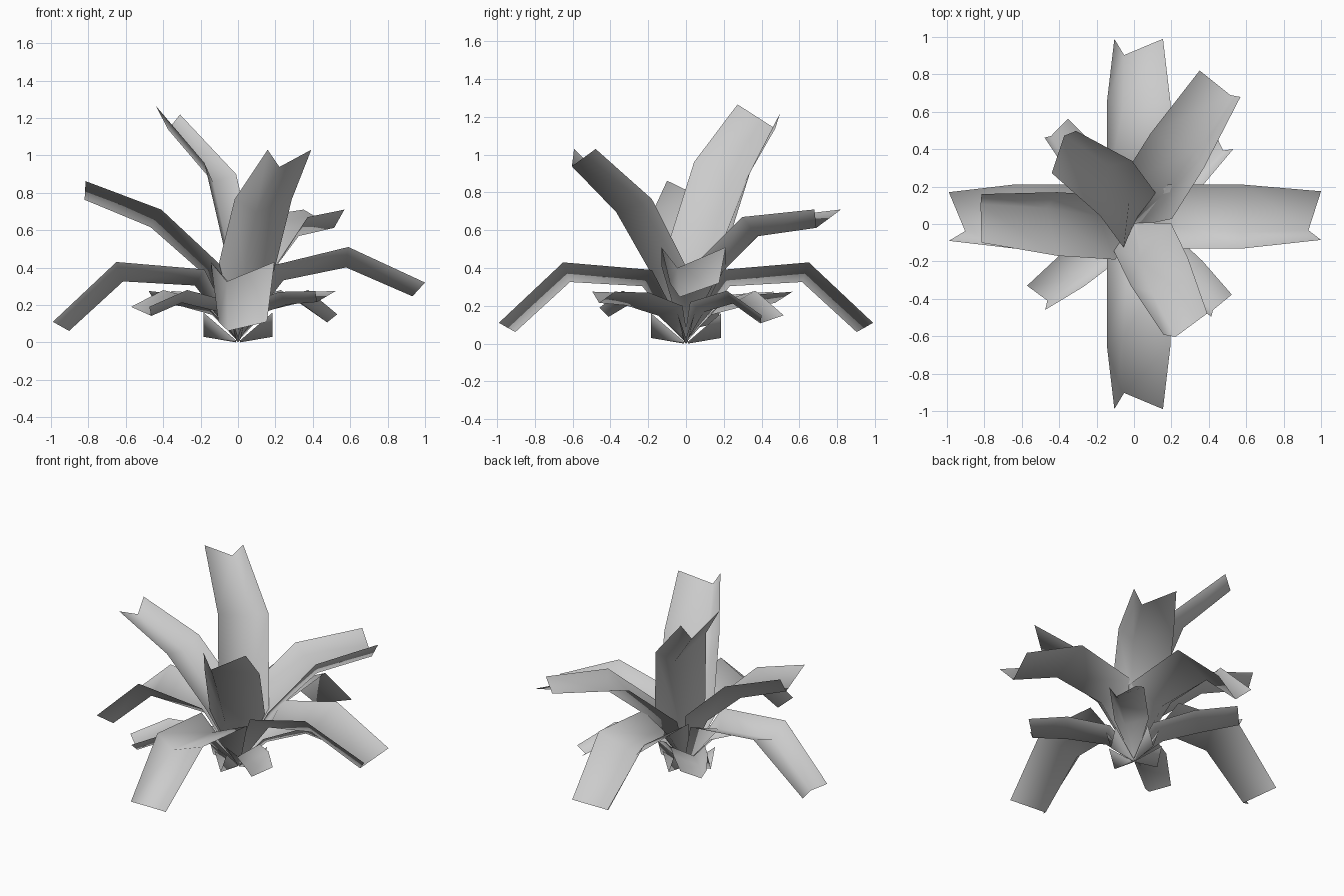
import bpy
import bmesh
from math import radians, cos, sin
from mathutils import Vector

cube = bpy.data.objects.get("Cube")
if cube:
    bpy.data.objects.remove(cube)

GREY = (0.6, 0.6, 0.6, 1)
mat = bpy.data.materials.new("leaf_grey")
mat.use_nodes = True
mat.diffuse_color = GREY
mat.node_tree.nodes["Principled BSDF"].inputs["Base Color"].default_value = GREY


def strip(name, rows, up):
    """Smooth open sheet through rows of three points, facing the up vector."""
    bm = bmesh.new()
    rows = [[bm.verts.new(p) for p in row] for row in rows]
    for lo, hi in zip(rows, rows[1:]):
        for k in range(2):
            bm.faces.new((lo[k], lo[k + 1], hi[k + 1], hi[k]))
    bm.normal_update()
    for f in bm.faces:
        f.smooth = True
        if f.normal.dot(up) < 0:
            f.normal_flip()
    me = bpy.data.meshes.new(name)
    bm.to_mesh(me)
    bm.free()
    me.materials.append(mat)
    bpy.context.collection.objects.link(bpy.data.objects.new(name, me))


def leaf(name, azimuth, crease_side, size, path, roll=0):
    """Creased leaf: path is the centre line between its two edges."""
    a = radians(azimuth)
    out = Vector((cos(a), sin(a), 0))
    left = Vector((-sin(a), cos(a), 0))
    pts = [Vector((0, 0, 0.04 * size))] + [Vector(p) for p in path]
    half = [0.02, 0.17, 0.17, 0.13]
    drop = [0.03, 0.1, 0.11, 0.095]
    back = [0, 0, 0, 0.03]
    crease = [0, 0.35, 0.5, 0.6]
    rows = []
    for i, p in enumerate(pts):
        t = (pts[min(i + 1, 3)] - pts[max(i - 1, 0)]).normalized()
        n = t.cross(left).normalized() if i else Vector((0, 0, 1))
        w = (left + Vector((0, 0, roll))) * half[i] * size
        mid = p - n * drop[i] * size - t * back[i] * size + w * crease_side * crease[i]
        rows.append((p + w, mid, p - w))
    strip(name, rows, Vector((0, 0, 1)) - out * 0.3)


# Tall upright leaves
leaf("tall_back_leaf", 150, -1, 1, [(0.03, 0.02, 0.39), (-0.095, 0.19, 0.93), (-0.375, 0.385, 1.242)], 0.18)
leaf("tall_front_leaf", -64, -1, 1, [(0.045, -0.07, 0.4), (0.135, -0.255, 0.765), (0.275, -0.535, 1.03)])
leaf("raised_right_leaf", 180, -1, 1, [(-0.1, -0.02, 0.42), (-0.41, 0, 0.71), (-0.815, 0.03, 0.862)])
leaf("raised_back_leaf", 57, -1, 1, [(0.06, 0.12, 0.4), (0.23, 0.39, 0.67), (0.46, 0.75, 0.71)])

# Long arching leaves
leaf("long_left_leaf", 0, -1, 1, [(0.18, 0.04, 0.41), (0.59, 0.04, 0.51), (1, 0.045, 0.32)])
for name, az, side, shift in (("right", 180, 1, (0, 0.04)), ("back", 90, 1, (0.025, 0)),
                              ("front", 270, -1, (0.025, 0))):
    c, s = cos(radians(az)), sin(radians(az))
    leaf("long_%s_leaf" % name, az, side, 1,
         [(c * r + shift[0], s * r + shift[1], z) for r, z in ((0.18, 0.39), (0.65, 0.43), (0.99, 0.11))])

# Low diagonal leaves
for name, az, side, prof in (
        ("front_right", 217, 1, ((0.14, 0.22), (0.42, 0.28), (0.655, 0.19))),
        ("back_right", 129, 1, ((0.14, 0.2), (0.4, 0.26), (0.66, 0.275))),
        ("front_left", -43, -1, ((0.14, 0.2), (0.4, 0.27), (0.64, 0.275))),
        ("back_left", 44, -1, ((0.14, 0.22), (0.42, 0.28), (0.66, 0.15)))):
    c, s = cos(radians(az)), sin(radians(az))
    leaf("low_%s_leaf" % name, az, side, 0.62, [(c * r, s * r, z) for r, z in prof])

# Short folded sprouts at the base
for i in range(4):
    out = Vector((cos(radians(i * 90)), sin(radians(i * 90)), 0))
    across = Vector((-out.y, out.x, 0))
    rows = [[out * r + across * k * w + Vector((0, 0, edge if k else mid)) for k in (1, 0, -1)]
            for r, w, edge, mid in ((0.01, 0.01, 0.01, 0), (0.185, 0.045, 0.16, 0.03))]
    strip("base_sprout_%d" % (i + 1), rows, Vector((0, 0, 1)))
